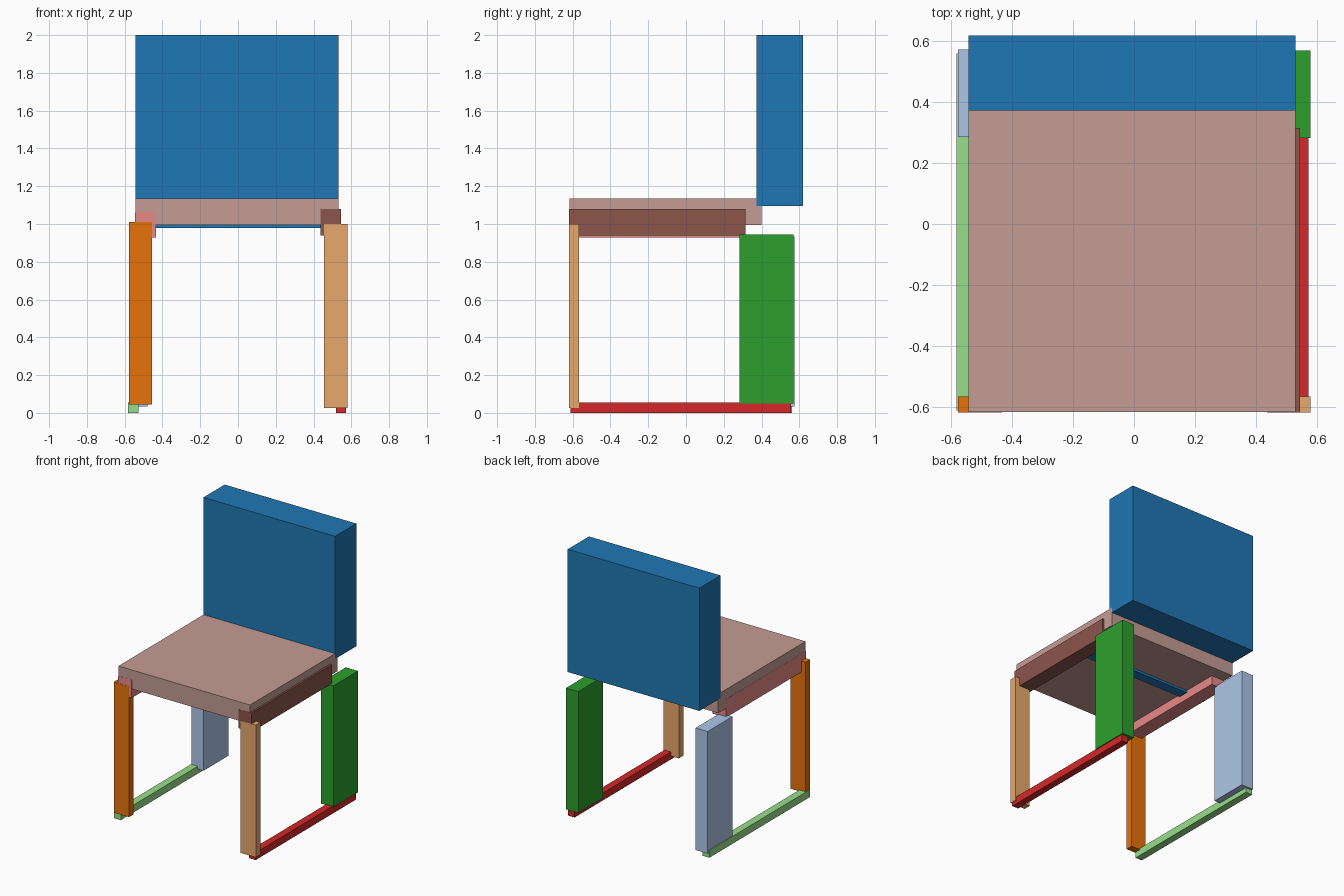
import bpy
import bmesh

cube = bpy.data.objects.get("Cube")
if cube:
    bpy.data.objects.remove(cube, do_unlink=True)


def linear(c):
    return c / 12.92 if c <= 0.04045 else ((c + 0.055) / 1.055) ** 2.4


def material(name, code):
    rgb = [linear(v / 255) for v in bytes.fromhex(code)]
    mat = bpy.data.materials.new(name)
    mat.use_nodes = True
    mat.diffuse_color = (*rgb, 1)
    shader = mat.node_tree.nodes["Principled BSDF"]
    shader.inputs["Base Color"].default_value = (*rgb, 1)
    shader.inputs["Roughness"].default_value = 0.8
    return mat


def box(name, mat, x, y, z):
    """Flat-sided block given by its extents along each axis."""
    bm = bmesh.new()
    bmesh.ops.create_cube(bm, size=1)
    for v in bm.verts:
        v.co = [lo + (c + 0.5) * (hi - lo) for c, (lo, hi) in zip(v.co, (x, y, z))]
    mesh = bpy.data.meshes.new(name)
    bm.to_mesh(mesh)
    bm.free()
    mesh.materials.append(mat)
    obj = bpy.data.objects.new(name, mesh)
    bpy.context.collection.objects.link(obj)
    return obj


blue = material("blue", "1f77b4")
pale_blue = material("pale blue", "aec7e8")
orange = material("orange", "ff7f0e")
tan = material("tan", "ffbb78")
green = material("green", "2ca02c")
pale_green = material("pale green", "98df8a")
red = material("red", "d62728")
pink = material("pink", "ff9896")
brown = material("brown", "8c564b")
dusty_rose = material("dusty rose", "c49c94")

# Backrest and seat
box("backrest", blue, (-0.543, 0.531), (0.373, 0.62), (1.095, 2.0))
box("seat", dusty_rose, (-0.543, 0.531), (-0.618, 0.4), (0.995, 1.135))

# Rails and cross bar under the seat
box("left_rail", brown, (0.437, 0.545), (-0.619, 0.316), (0.94, 1.08))
box("right_rail", pink, (-0.544, -0.434), (-0.619, 0.31), (0.928, 1.062))
box("cross_bar", blue, (-0.45, 0.45), (-0.03, 0.045), (0.978, 1.06))

# Front legs
box("front_left_leg", tan, (0.455, 0.58), (-0.62, -0.567), (0.025, 1.0))
box("front_right_leg", orange, (-0.578, -0.455), (-0.62, -0.567), (0.045, 1.01))

# Wide back legs
box("back_left_leg", green, (0.48, 0.58), (0.283, 0.57), (0.05, 0.945))
box("back_right_leg", pale_blue, (-0.578, -0.48), (0.285, 0.574), (0.035, 0.935))

# Floor runners
box("left_runner", red, (0.52, 0.573), (-0.612, 0.555), (0.0, 0.055))
box("right_runner", pale_green, (-0.583, -0.528), (-0.612, 0.56), (0.0, 0.055))
